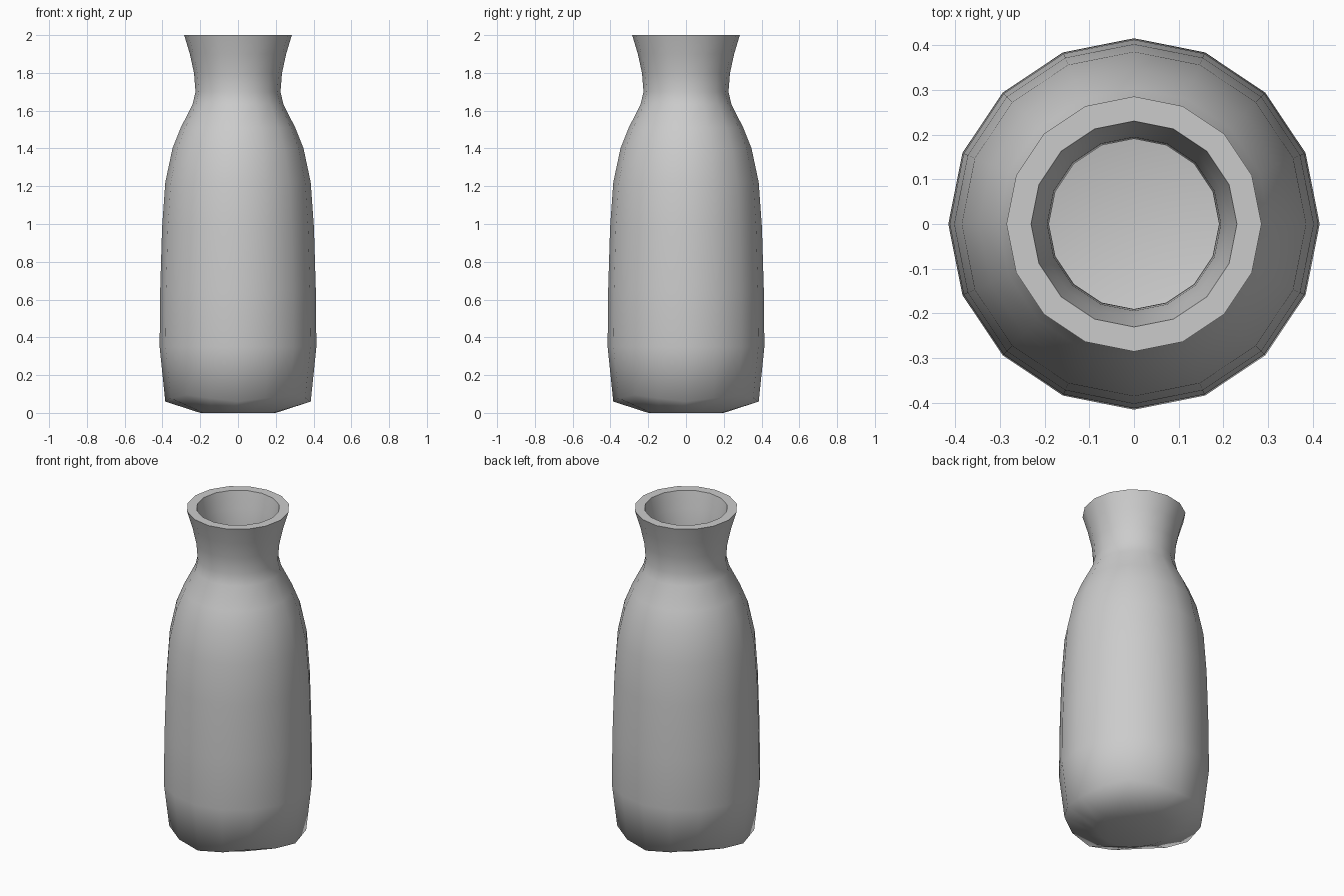
import bpy, bmesh, math

if "Cube" in bpy.data.objects:
    bpy.data.objects.remove(bpy.data.objects["Cube"])

SIDES = 16

# Closed cross-section (radius, height): outside going up, over the rim, inside going down
OUTER = [(0.20, 0.0), (0.385, 0.06), (0.415, 0.35), (0.412, 0.65), (0.402, 0.98),
         (0.385, 1.22), (0.347, 1.40), (0.303, 1.51), (0.24, 1.635), (0.225, 1.70),
         (0.233, 1.80), (0.255, 1.90), (0.285, 2.0)]
INNER = [(0.23, 2.0), (0.21, 1.90), (0.194, 1.80), (0.19, 1.70), (0.205, 1.62),
         (0.27, 1.49), (0.312, 1.38), (0.347, 1.21), (0.364, 0.98), (0.374, 0.65),
         (0.377, 0.35), (0.35, 0.10), (0.19, 0.045)]


def ring(bm, r, z, lift=0.0):
    """One ring of points; lift raises the diagonal corners."""
    verts = []
    for i in range(SIDES):
        a = 2 * math.pi * i / SIDES
        dz = lift * math.sin(2 * a) ** 2
        verts.append(bm.verts.new((r * math.cos(a), r * math.sin(a), z + dz)))
    return verts


bm = bmesh.new()
# Bottle shell
rings = [ring(bm, r, z, 0.035 if i == 1 else 0.0)
         for i, (r, z) in enumerate(OUTER + INNER)]
for lo, hi in zip(rings, rings[1:]):
    for i in range(SIDES):
        j = (i + 1) % SIDES
        bm.faces.new((lo[i], lo[j], hi[j], hi[i]))
# Underside and inner floor
bm.faces.new(list(reversed(rings[0])))
bm.faces.new(rings[-1])
bmesh.ops.recalc_face_normals(bm, faces=bm.faces)

mesh = bpy.data.meshes.new("bottle")
bm.to_mesh(mesh)
bm.free()
bottle = bpy.data.objects.new("bottle", mesh)
bpy.context.collection.objects.link(bottle)

bpy.context.view_layer.objects.active = bottle
bottle.select_set(True)
bpy.ops.object.shade_smooth_by_angle(angle=math.radians(75))
